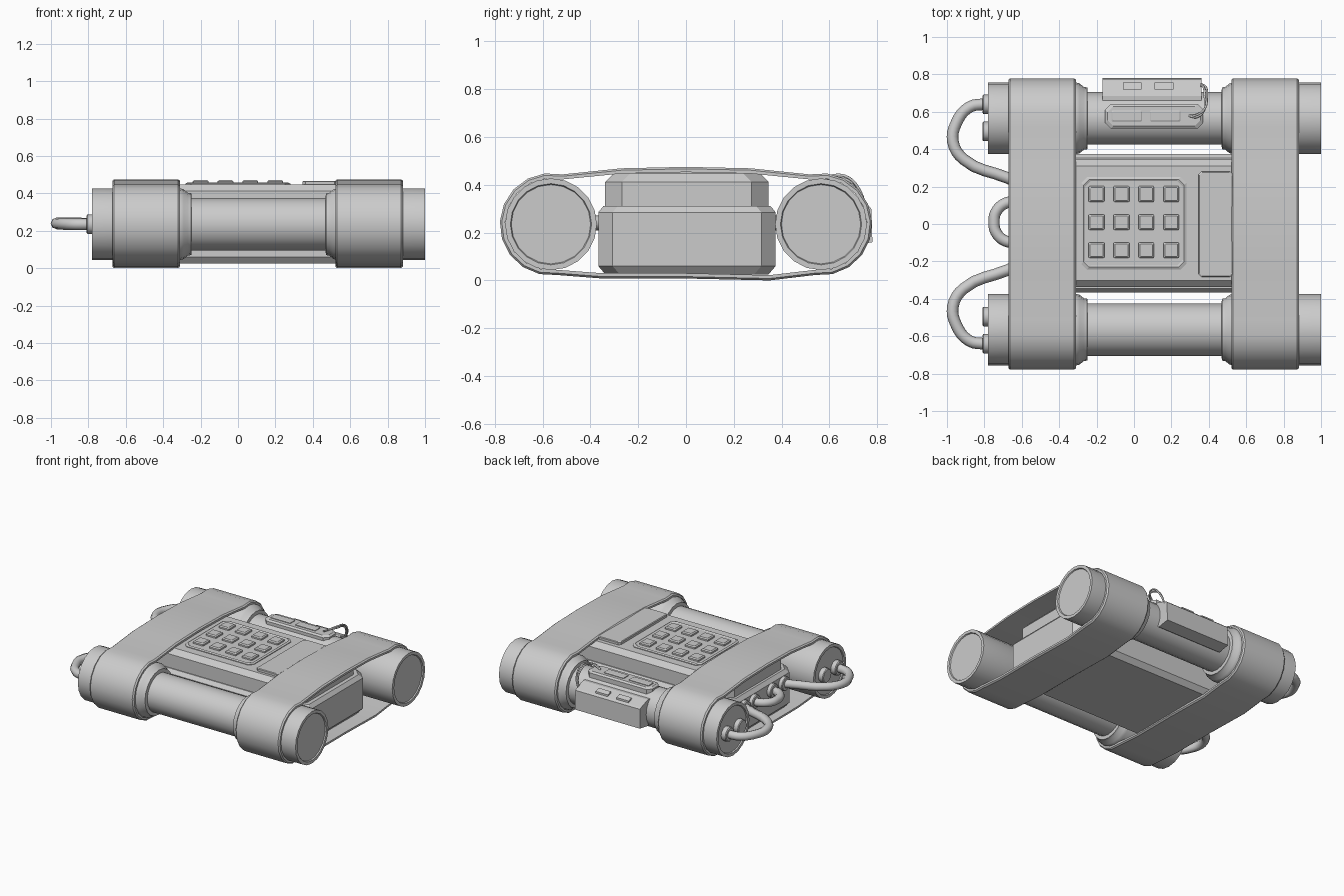
import bpy, math

if "Cube" in bpy.data.objects:
    bpy.data.objects.remove(bpy.data.objects["Cube"])

def mesh(name, verts, faces, smooth=False):
    me = bpy.data.meshes.new(name)
    me.from_pydata(verts, [], faces)
    ob = bpy.data.objects.new(name, me)
    bpy.context.collection.objects.link(ob)
    bpy.ops.object.select_all(action='DESELECT')
    ob.select_set(True)
    bpy.context.view_layer.objects.active = ob
    bpy.ops.object.mode_set(mode='EDIT')
    bpy.ops.mesh.select_all(action='SELECT')
    bpy.ops.mesh.normals_make_consistent(inside=False)
    bpy.ops.object.mode_set(mode='OBJECT')
    if smooth:
        bpy.ops.object.shade_smooth_by_angle(angle=math.radians(32))
    return ob

def loft(name, rings, closed=False, smooth=False):
    """Skin equal-length rings; cap the ends or join the last to the first."""
    n, m = len(rings[0]), len(rings)
    faces = []
    for i in range(m if closed else m - 1):
        a, b = i * n, (i + 1) % m * n
        faces += [(a + j, a + (j + 1) % n, b + (j + 1) % n, b + j) for j in range(n)]
    if not closed:
        faces += [tuple(range(n))[::-1], tuple(range((m - 1) * n, m * n))]
    return mesh(name, [p for r in rings for p in r], faces, smooth)

def slab(name, x0, x1, y0, y1, c, levels):
    """Box with cut corners c; levels are (z, inset)."""
    rings = []
    for z, i in levels:
        a, b, d, e = x0 + i, x1 - i, y0 + i, y1 - i
        rings.append([(a + c, d, z), (b - c, d, z), (b, d + c, z), (b, e - c, z),
                      (b - c, e, z), (a + c, e, z), (a, e - c, z), (a, d + c, z)])
    return loft(name, rings)

def lathe_x(name, y, z, profile, n=20):
    rings = [[(x, y + r * math.cos(2 * math.pi * k / n), z + r * math.sin(2 * math.pi * k / n))
              for k in range(n)] for x, r in profile]
    return loft(name, rings, smooth=True)

def cable(name, pts, r):
    cu = bpy.data.curves.new(name, 'CURVE')
    cu.dimensions = '3D'
    cu.bevel_depth, cu.bevel_resolution, cu.resolution_u = r, 2, 4
    cu.use_fill_caps = True
    sp = cu.splines.new('BEZIER')
    sp.bezier_points.add(len(pts) - 1)
    for bp, p in zip(sp.bezier_points, pts):
        bp.co = p
        bp.handle_left_type = bp.handle_right_type = 'AUTO'
    ob = bpy.data.objects.new(name, cu)
    bpy.context.collection.objects.link(ob)
    bpy.ops.object.select_all(action='DESELECT')
    ob.select_set(True)
    bpy.context.view_layer.objects.active = ob
    bpy.ops.object.convert(target='MESH')
    bpy.ops.object.shade_smooth_by_angle(angle=math.radians(50))

CY, CZ = 0.565, 0.235

# Two canisters with recessed ends and a narrow waist
canister = [(-.772, .166), (-.78, .17), (-.78, .192), (-.31, .192), (-.29, .186),
            (-.268, .168), (-.25, .165), (-.248, .14), (.468, .14), (.47, .165),
            (.488, .168), (.51, .186), (.53, .192), (.998, .192), (.998, .17), (.99, .166)]
canister = [(x + (.002 if x > .9 else 0), r) for x, r in canister]
for s, tag in ((-1, "front"), (1, "back")):
    lathe_x(tag + "_canister", s * CY, CZ, canister)
    # End plugs
    for k, py in enumerate((.495, .64)):
        lathe_x(f"{tag}_plug_{k}", s * py, CZ, [(-.77, .052), (-.805, .052), (-.81, .046)], 12)
    # Cable looping from the canister into the body
    cable(tag + "_cable", [(x, s * y, z) for x, y, z in (
        (-.79, .642, .235), (-.88, .625, .235), (-.95, .54, .237), (-.968, .44, .24),
        (-.91, .345, .24), (-.68, .248, .235), (-.6, .215, .235))], .031)
    lathe_x(tag + "_body_socket", s * .23, CZ, [(-.6, .05), (-.655, .05), (-.66, .045)], 12)
    lathe_x(tag + "_loop_socket", s * .105 + .01, CZ, [(-.6, .05), (-.655, .05), (-.66, .045)], 12)
# Short loop cable on the body
cable("loop_cable", [(-.62, .12, CZ), (-.69, .11, CZ), (-.74, .06, CZ), (-.748, .01, CZ),
                     (-.74, -.04, CZ), (-.69, -.09, CZ), (-.62, -.1, CZ)], .03)

# Straps wrapped round both canisters
def strap_outline(t):
    pts = []
    for k in range(11):
        a = math.radians(-97 + 20 * k)
        pts.append((CY + (.214 - t) * math.cos(a), CZ + (.214 - t) * math.sin(a)))
    pts += [(.27, .469 - t), (0, .475 - t)]
    pts += [(-y, z) for y, z in pts[-2::-1]]
    return pts + [(-.35, .008 + t), (0, .008 + t), (.35, t)]

for tag, x0, x1 in (("left", -.672, -.31), ("right", .52, .882)):
    section = [(x0, .022), (x0, .008), (x0 + .01, 0), (x1 - .01, 0), (x1, .008), (x1, .022)]
    loft(tag + "_strap", [[(x, y, z) for y, z in strap_outline(t)] for x, t in section],
         closed=True, smooth=True)

# Stepped central body
slab("lower_body", -.63, .8, -.367, .375, .06, [(.025, .03), (.06, 0), (.285, 0), (.312, .022)])
slab("upper_body", -.59, .75, -.338, .345, .07, [(.3, 0), (.412, 0), (.447, .035)])

# Keypad
slab("keypad_panel", -.282, .28, -.243, .25, .03, [(.44, 0), (.452, 0), (.458, .012), (.453, .02)])
for i in range(4):
    for j in range(3):
        x, y = -.2 + i * .133, .16 - j * .15
        slab(f"key_{i}_{j}", x - .042, x + .042, y - .042, y + .042, .003,
             [(.445, 0), (.464, 0), (.471, .008)])
# Display panel beside the keypad
slab("display_panel", .345, .53, -.283, .28, .015, [(.44, 0), (.463, 0), (.467, .005)])

# Control plate on top of the back canister
slab("control_plate", -.155, .37, .51, .642, .03, [(.34, 0), (.385, 0), (.395, .014)])
for k, x in enumerate((-.12, .085)):
    slab(f"plate_window_{k}", x, x + .163, .548, .607, .004, [(.39, 0), (.4, 0), (.404, .006)])

# Side box on the back canister
box = [(.65, .335), (.685, .338), (.765, .31), (.775, .3), (.78, .16), (.69, .145), (.65, .17)]
loft("side_box", [[(x, y, z) for y, z in box] for x in (-.168, .362)])
for k, x in enumerate((-.06, .11)):
    cap = [(.718, .315), (.72, .338), (.756, .326), (.757, .305)]
    loft(f"side_button_{k}", [[(u, y, z) for y, z in cap] for u in (x, x + .1)])

# Thin wires from the plate to the side box
for k, d in enumerate((0, .012)):
    cable(f"thin_wire_{k}", [(.295, .578, .395), (.34, .585 - d, .42), (.38, .62, .44 - d),
                             (.39 - d, .68, .43 - d), (.385 - d, .73, .37), (.355, .75 - d, .3)], .006)
